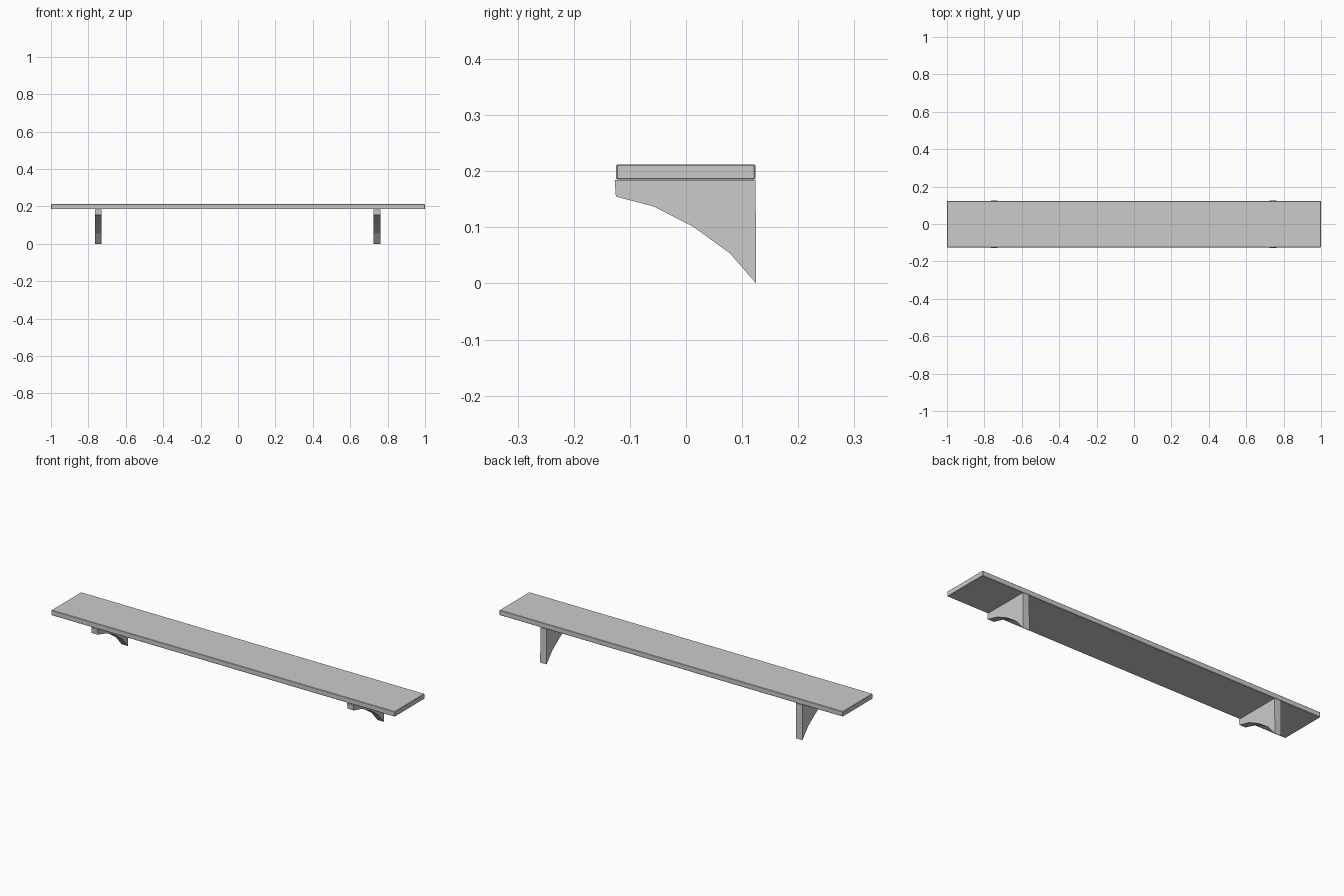
import bpy, bmesh

if "Cube" in bpy.data.objects:
    bpy.data.objects.remove(bpy.data.objects["Cube"])


def finish(name, bm, bevel):
    bmesh.ops.recalc_face_normals(bm, faces=bm.faces)
    mesh = bpy.data.meshes.new(name)
    bm.to_mesh(mesh)
    bm.free()
    obj = bpy.data.objects.new(name, mesh)
    bpy.context.collection.objects.link(obj)
    if bevel:
        mod = obj.modifiers.new("edge_bevel", 'BEVEL')
        mod.width = bevel
        mod.segments = 1
    return obj


# Long shelf board with slightly softened edges
bm = bmesh.new()
bmesh.ops.create_cube(bm, size=1)
bmesh.ops.scale(bm, vec=(2.0, 0.248, 0.027), verts=bm.verts)
bmesh.ops.translate(bm, vec=(0, -0.0005, 0.1985), verts=bm.verts)
finish("shelf_board", bm, 0.002)

# Concave bracket side profile (y, z), extruded along x
PROFILE = [(0.124, 0.184), (-0.127, 0.184), (-0.125, 0.155), (-0.057, 0.137),
           (0.013, 0.101), (0.078, 0.054), (0.125, 0.0)]
WIDTH = 0.037


def bracket(name, x):
    bm = bmesh.new()
    face = bm.faces.new([bm.verts.new((x - WIDTH / 2, y, z)) for y, z in PROFILE])
    ext = bmesh.ops.extrude_face_region(bm, geom=[face], use_keep_orig=True)
    moved = [g for g in ext["geom"] if isinstance(g, bmesh.types.BMVert)]
    bmesh.ops.translate(bm, vec=(WIDTH, 0, 0), verts=moved)
    return finish(name, bm, 0)


# Two wall brackets
bracket("left_bracket", -0.747)
bracket("right_bracket", 0.743)
